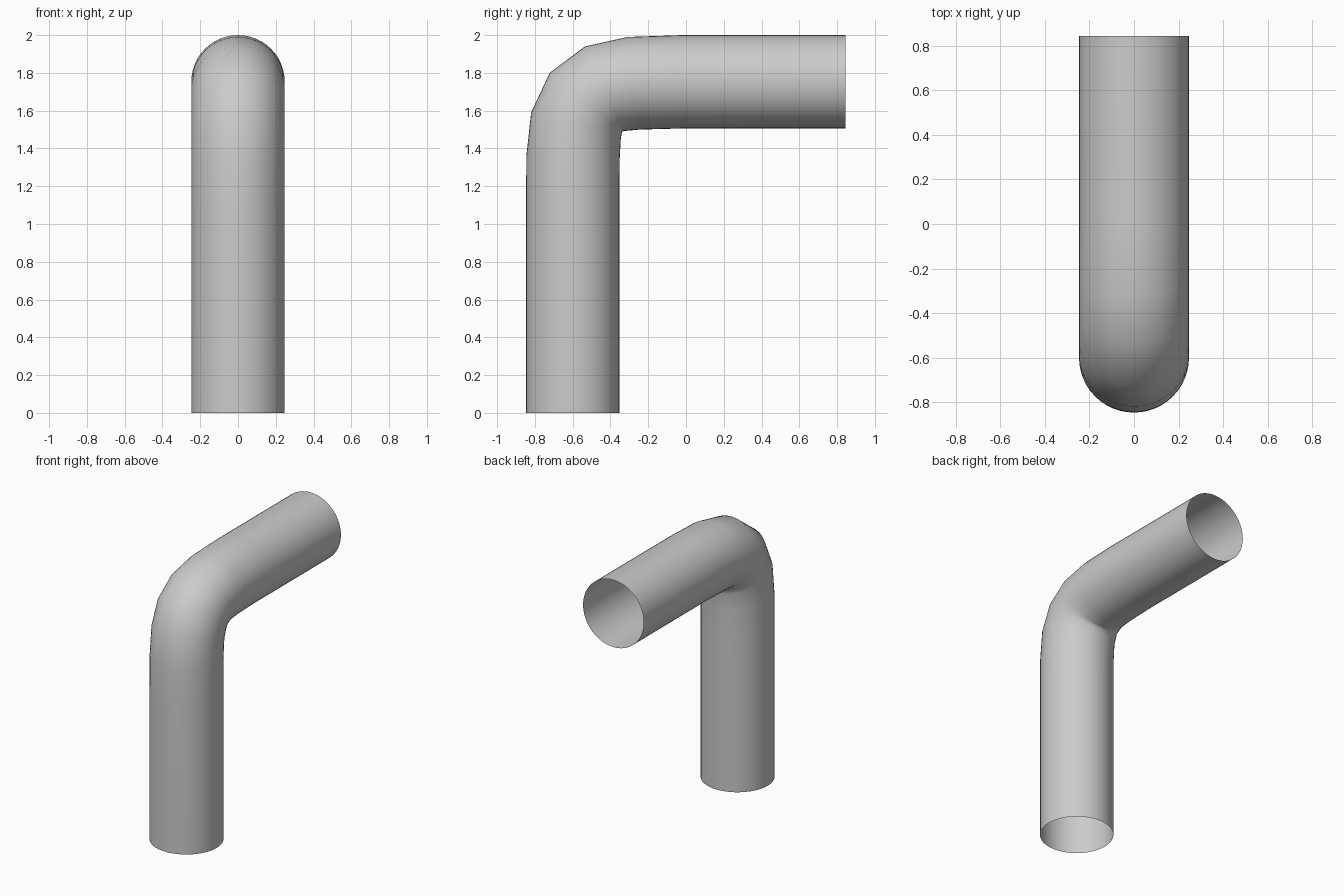
import bpy, bmesh
from math import sin, cos, pi, radians

if "Cube" in bpy.data.objects:
    bpy.data.objects.remove(bpy.data.objects["Cube"])

R, SIDES = 0.247, 48
# bend rings: outer-wall point (y, z) and tilt of the path from vertical, in degrees
rings = [(-0.847, 0.0, 0), (-0.847, 1.08, 0), (-0.845, 1.36, 3), (-0.82, 1.59, 16),
         (-0.722, 1.80, 39), (-0.535, 1.94, 65), (-0.31, 1.99, 83),
         (-0.02, 2.0, 90), (0.845, 2.0, 90)]

# open-ended bent pipe, one circular section per ring
bm = bmesh.new()
loops = []
for y, z, tilt in rings:
    a = radians(tilt)
    ny, nz = -cos(a), sin(a)              # direction towards the outer wall
    cy, cz = y - R * ny, z - R * nz       # centre of the section
    loop = []
    for i in range(SIDES):
        t = 2 * pi * i / SIDES
        k = R * cos(t)
        loop.append(bm.verts.new((R * sin(t), cy + k * ny, cz + k * nz)))
    loops.append(loop)
for lo, hi in zip(loops, loops[1:]):
    for i in range(SIDES):
        j = (i + 1) % SIDES
        bm.faces.new((lo[i], lo[j], hi[j], hi[i])).smooth = True

mesh = bpy.data.meshes.new("bent_pipe")
bm.to_mesh(mesh)
bm.free()
pipe = bpy.data.objects.new("bent_pipe", mesh)
bpy.context.collection.objects.link(pipe)
